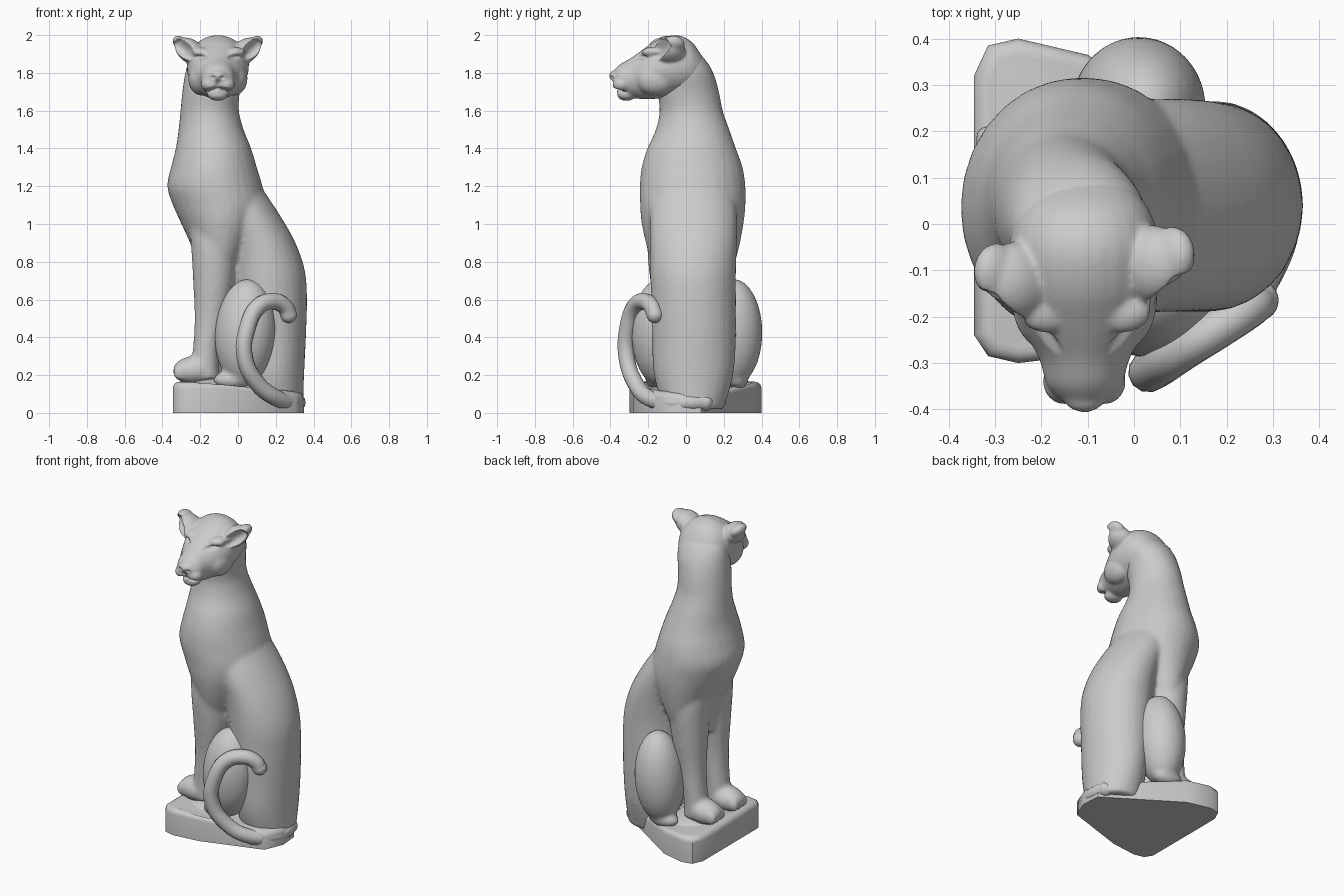
import bpy, bmesh, math
from mathutils import Vector, Matrix

cube = bpy.data.objects.get("Cube")
if cube:
    bpy.data.objects.remove(cube, do_unlink=True)

stone = bpy.data.materials.new("grey_stone")
stone.use_nodes = True
GREY = (0.6, 0.6, 0.6, 1)
stone.diffuse_color = GREY
stone.node_tree.nodes["Principled BSDF"].inputs["Base Color"].default_value = GREY


def flowing(rings, steps=4):
    """Rings with smoothly interpolated ones added in between."""
    rings = [Vector(r) for r in rings]
    result = []
    for i in range(len(rings) - 1):
        a, b = rings[i], rings[i + 1]
        before, after = rings[max(i - 1, 0)], rings[min(i + 2, len(rings) - 1)]
        for k in range(steps):
            t = k / steps
            blend = a.lerp(b, t * t * (3 - 2 * t))
            ease_in, ease_out = t * (1 - t) ** 2 / 2, t * t * (1 - t) / 2
            blend += (b - before) * ease_in - (after - a) * ease_out
            result.append(blend)
    return result + [rings[-1]]


def loft(bm, rings, axis="Z", sides=28):
    """Closed skin over oval rings: (place along axis, low u, high u, low v, high v)."""
    loops = []
    for t, u0, u1, v0, v1 in flowing(rings):
        loop = []
        for i in range(sides):
            a = math.tau * i / sides
            u = (u0 + u1) / 2 + (u1 - u0) / 2 * math.cos(a)
            v = (v0 + v1) / 2 + (v1 - v0) / 2 * math.sin(a)
            loop.append(bm.verts.new((u, v, t) if axis == "Z" else (u, t, v)))
        loops.append(loop)
    faces = [bm.faces.new(loops[0]), bm.faces.new(loops[-1][::-1])]
    for low, high in zip(loops, loops[1:]):
        for i in range(sides):
            j = (i + 1) % sides
            faces.append(bm.faces.new((low[i], high[i], high[j], low[j])))
    bmesh.ops.recalc_face_normals(bm, faces=faces)


def ball(bm, centre, radii, tilt=0):
    """Ellipsoid, turned by tilt degrees about y."""
    m = (Matrix.Translation(centre) @ Matrix.Rotation(math.radians(tilt), 4, "Y")
         @ Matrix.Diagonal((*radii, 1)))
    bmesh.ops.create_uvsphere(bm, u_segments=24, v_segments=16, radius=1, matrix=m)


def make(name, bm):
    mesh = bpy.data.meshes.new(name)
    bm.to_mesh(mesh)
    bm.free()
    mesh.materials.append(stone)
    obj = bpy.data.objects.new(name, mesh)
    bpy.context.collection.objects.link(obj)
    return obj


def finish(obj, voxel=0, smooth=0):
    """Fuse the overlapping forms, soften them, then bake and shade."""
    if voxel:
        mod = obj.modifiers.new("fuse", "REMESH")
        mod.mode, mod.voxel_size = "VOXEL", voxel
        mod = obj.modifiers.new("soften", "SMOOTH")
        mod.factor, mod.iterations = 0.5, smooth
    bpy.ops.object.select_all(action="DESELECT")
    obj.select_set(True)
    bpy.context.view_layer.objects.active = obj
    bpy.ops.object.convert(target="MESH")
    bpy.ops.object.shade_smooth_by_angle(angle=math.radians(50))


def dent(obj, centre, radii, depth, tilt=0):
    """Press the forward-facing surface inside an ellipsoid back by depth."""
    turn = Matrix.Rotation(math.radians(-tilt), 3, "Y")
    hits = []
    for v in obj.data.vertices:
        local = turn @ (v.co - Vector(centre))
        d = Vector(p / r for p, r in zip(local, radii)).length
        if d < 1 and v.normal.y < 0:
            hits.append((v, depth * (1 - d * d)))
    for v, amount in hits:
        v.co.y += amount


# Plinth: rounded wedge slab with a low mound under the paws
bm = bmesh.new()
outline = [(-.345, -.24), (-.315, -.285), (-.25, -.3), (-.08, -.28), (.3, -.16), (.35, -.04),
           (.34, .08), (-.1, .365), (-.25, .4), (-.315, .385), (-.345, .32)]
bottom = bm.faces.new([bm.verts.new((x, y, 0)) for x, y in outline])
top = bmesh.ops.extrude_face_region(bm, geom=[bottom])["geom"]
for v in top:
    if isinstance(v, bmesh.types.BMVert):
        v.co.z = .165 - .06 * max(v.co.x, 0) / .35
bmesh.ops.recalc_face_normals(bm, faces=bm.faces)
rim = [e for e in bm.edges if min(v.co.z for v in e.verts) > .05]
bmesh.ops.bevel(bm, geom=rim, offset=.035, segments=4, profile=.5, affect="EDGES")
ball(bm, (-.16, .04, .11), (.18, .26, .085))
finish(make("plinth", bm))

# Body: chest and neck, hips, forelegs and paws fused together
bm = bmesh.new()
loft(bm, [
    (.68, -.2, -.02, -.14, .22),
    (.85, -.235, .05, -.2, .275),
    (1, -.3, .12, -.235, .305),
    (1.1, -.345, .15, -.243, .315),
    (1.2, -.375, .13, -.245, .315),
    (1.3, -.355, .1, -.235, .3),
    (1.4, -.33, .07, -.205, .265),
    (1.5, -.315, .03, -.16, .23),
    (1.6, -.305, .005, -.14, .195),
    (1.7, -.295, .01, -.15, .175),
    (1.8, -.28, .03, -.14, .145),
    (1.88, -.255, .02, -.12, .095),
    (1.95, -.2, -.03, -.1, .02)])
loft(bm, [
    (.02, .04, .345, -.12, .2),
    (.2, .02, .35, -.17, .25),
    (.4, -.01, .36, -.18, .265),
    (.6, -.03, .365, -.185, .265),
    (.75, -.04, .355, -.19, .265),
    (.9, -.06, .305, -.19, .27),
    (1.05, -.12, .22, -.19, .27),
    (1.2, -.2, .12, -.17, .25)])
for y in (-.08, .145):
    loft(bm, [
        (.18, -.26, -.1, y - .07, y + .07),
        (.32, -.24, -.1, y - .075, y + .075),
        (.5, -.23, -.06, y - .085, y + .085),
        (.7, -.238, -.02, y - .11, y + .11),
        (.9, -.25, 0, y - .125, y + .125),
        (1.1, -.27, .05, y - .1, y + .1)])
    ball(bm, (-.235, y, .225), (.11, .085, .075))
    for toe in (-.045, 0, .045):
        ball(bm, (-.31, y + toe, .215), (.035, .024, .045))
finish(make("body", bm), voxel=.013, smooth=8)

# Haunches and hind feet on both flanks
for name, side, x, mid, width in (("right", -1, .04, -.135, .163), ("left", 1, .01, .25, .145)):
    bm = bmesh.new()
    ball(bm, (x, mid, .425), (width, .155, .285), tilt=4)
    ball(bm, (-.03, mid + side * .02, .175), (.1, .06, .05))
    finish(make(name + "_haunch", bm), voxel=.014, smooth=4)

# Tail: curve sweeping round the flank to a curled tip
path = [(.3, .1, .055), (.315, .02, .055), (.29, -.08, .055), (.21, -.19, .075), (.1, -.27, .16),
        (.035, -.315, .3), (.05, -.31, .45), (.11, -.27, .565), (.19, -.22, .59), (.25, -.18, .56),
        (.268, -.165, .52)]
curve = bpy.data.curves.new("tail", "CURVE")
curve.dimensions = "3D"
curve.bevel_depth, curve.bevel_resolution, curve.resolution_u = .044, 4, 6
curve.use_fill_caps = True
spline = curve.splines.new("BEZIER")
spline.bezier_points.add(len(path) - 1)
for point, co in zip(spline.bezier_points, path):
    point.co = co
    point.handle_left_type = point.handle_right_type = "AUTO"
curve.materials.append(stone)
tail = bpy.data.objects.new("tail", curve)
bpy.context.collection.objects.link(tail)
finish(tail)
for name, end in (("tail_root", path[0]), ("tail_tip", path[-1])):
    bm = bmesh.new()
    ball(bm, end, (.044, .044, .044))
    finish(make(name, bm))

# Head: wedge from nose to nape, with broad ears, brows, lips and nose
MID = -.107
bm = bmesh.new()
loft(bm, [(y, MID - w, MID + w, low, high) for y, w, low, high in (
    (-.385, .045, 1.73, 1.81),
    (-.35, .08, 1.69, 1.845),
    (-.29, .098, 1.67, 1.88),
    (-.22, .135, 1.66, 1.93),
    (-.14, .16, 1.665, 1.98),
    (-.05, .163, 1.68, 2),
    (.03, .14, 1.7, 1.965),
    (.09, .09, 1.74, 1.88))], axis="Y")
ball(bm, (MID, -.375, 1.785), (.045, .032, .028))
ball(bm, (MID, -.315, 1.685), (.055, .05, .033))
for s in (-1, 1):
    back = s * .018 - .085
    ball(bm, (MID + s * .042, -.34, 1.74), (.048, .05, .04))
    ball(bm, (MID + s * .085, -.16, 1.77), (.072, .11, .09))
    ball(bm, (MID + s * .08, -.185, 1.905), (.065, .05, .03), tilt=-s * 8)
    ball(bm, (MID + s * .145, back - .02, 1.915), (.09, .085, .062), tilt=-s * 35)
    ball(bm, (MID + s * .19, back, 1.95), (.057, .062, .036), tilt=-s * 42)
head = make("head", bm)
finish(head, voxel=.007, smooth=8)

# Pressed ear cups, eyes, nostrils and mouth line
for s in (-1, 1):
    dent(head, (MID + s * .178, s * .018 - .15, 1.925), (.075, .09, .042), .07, tilt=-s * 40)
    dent(head, (MID + s * .08, -.235, 1.88), (.045, .06, .016), .022, tilt=-s * 12)
    dent(head, (MID + s * .024, -.4, 1.776), (.016, .03, .012), .012)
    dent(head, (MID + s * .04, -.37, 1.708), (.055, .07, .014), .03, tilt=s * 14)
dent(head, (MID, -.39, 1.735), (.01, .05, .03), .02)
